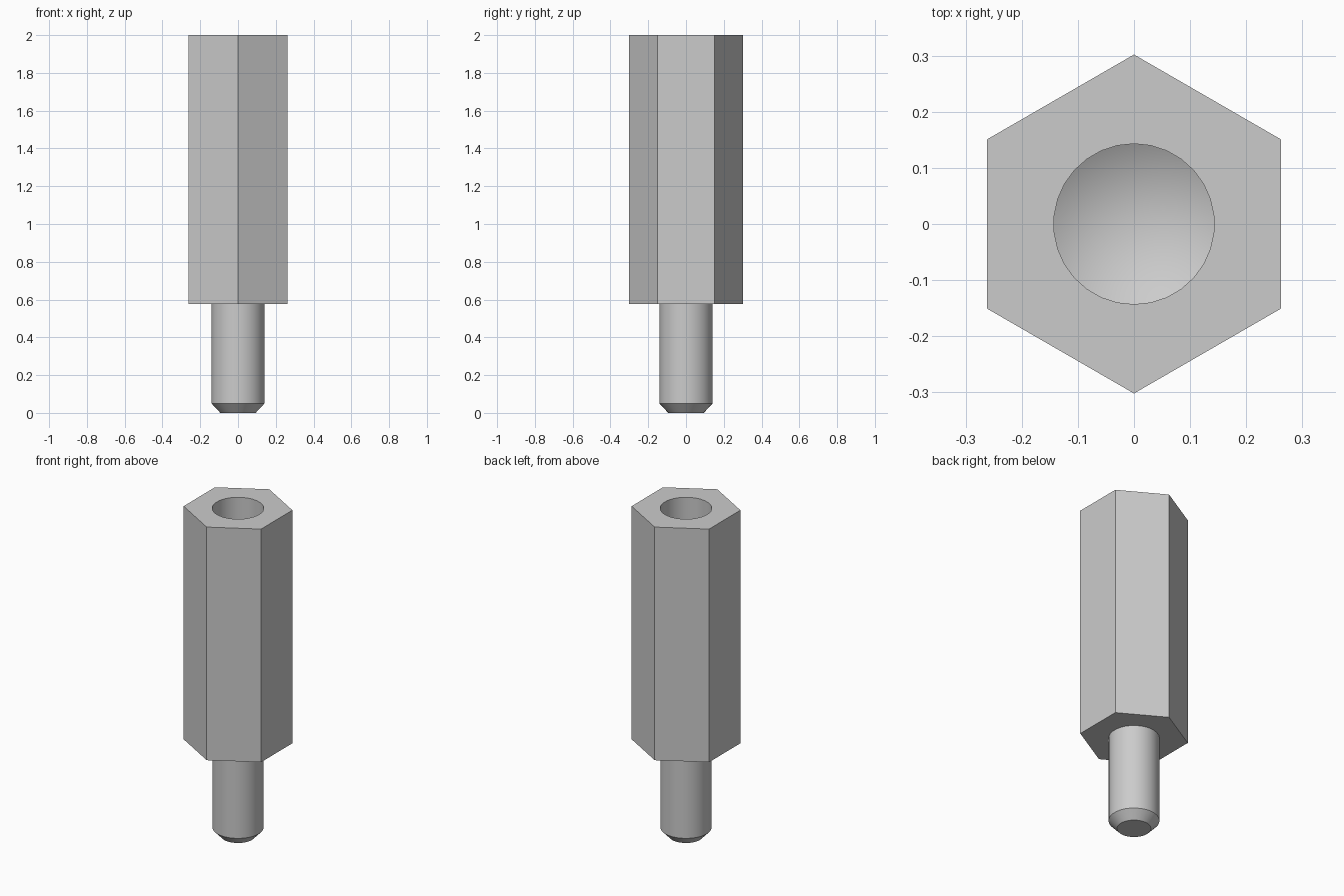
import bpy, bmesh, math

cube = bpy.data.objects.get("Cube")
if cube:
    bpy.data.objects.remove(cube, do_unlink=True)

SEG = 30                 # sides of round parts, a multiple of six
STEP = SEG // 6
TOP, SHOULDER = 2.0, 0.577
HEX_R, HOLE_R, STUD_R = 0.302, 0.143, 0.141
HOLE_FLOOR = 1.14

metal = bpy.data.materials.new("plain_grey_metal")
metal.use_nodes = True
grey = (0.6, 0.6, 0.6, 1)
metal.diffuse_color = grey
metal.node_tree.nodes["Principled BSDF"].inputs["Base Color"].default_value = grey


def ring(bm, radius, z, sides):
    """Ring of points, the first one pointing to the back."""
    angles = [math.pi / 2 + math.tau * i / sides for i in range(sides)]
    return [bm.verts.new((radius * math.cos(a), radius * math.sin(a), z)) for a in angles]


def wall(bm, a, b):
    """Band of quads between two rings of equal count."""
    n = len(a)
    for i in range(n):
        j = (i + 1) % n
        bm.faces.new((a[i], a[j], b[j], b[i]))


def annulus(bm, hexagon, circle):
    """Flat hexagon with a round opening, one face per side."""
    for i in range(6):
        arc = [circle[(i * STEP + k) % SEG] for k in range(STEP + 1)]
        bm.faces.new([hexagon[i], hexagon[(i + 1) % 6]] + arc[::-1])


def finish(bm, name):
    bmesh.ops.recalc_face_normals(bm, faces=bm.faces)
    mesh = bpy.data.meshes.new(name)
    bm.to_mesh(mesh)
    bm.free()
    mesh.materials.append(metal)
    obj = bpy.data.objects.new(name, mesh)
    bpy.context.collection.objects.link(obj)
    bpy.ops.object.select_all(action="DESELECT")
    obj.select_set(True)
    bpy.context.view_layer.objects.active = obj
    bpy.ops.object.shade_smooth_by_angle(angle=math.radians(30))


# Hexagonal body, blind drilled hole and chamfered stud in one closed solid
bm = bmesh.new()
hex_top = ring(bm, HEX_R, TOP, 6)
hex_bottom = ring(bm, HEX_R, SHOULDER, 6)
wall(bm, hex_top, hex_bottom)

# Drilled hole with a conical floor
rim = ring(bm, HOLE_R, TOP, SEG)
floor = ring(bm, HOLE_R, HOLE_FLOOR, SEG)
annulus(bm, hex_top, rim)
wall(bm, rim, floor)
tip = bm.verts.new((0, 0, HOLE_FLOOR - HOLE_R * math.tan(math.radians(30))))
for i in range(SEG):
    bm.faces.new((floor[i], floor[(i + 1) % SEG], tip))

# Stud with a chamfered end
root = ring(bm, STUD_R, SHOULDER, SEG)
shank = ring(bm, STUD_R, 0.05, SEG)
end = ring(bm, 0.094, 0, SEG)
annulus(bm, hex_bottom, root)
wall(bm, root, shank)
wall(bm, shank, end)
bm.faces.new(end)
finish(bm, "hex_standoff")
